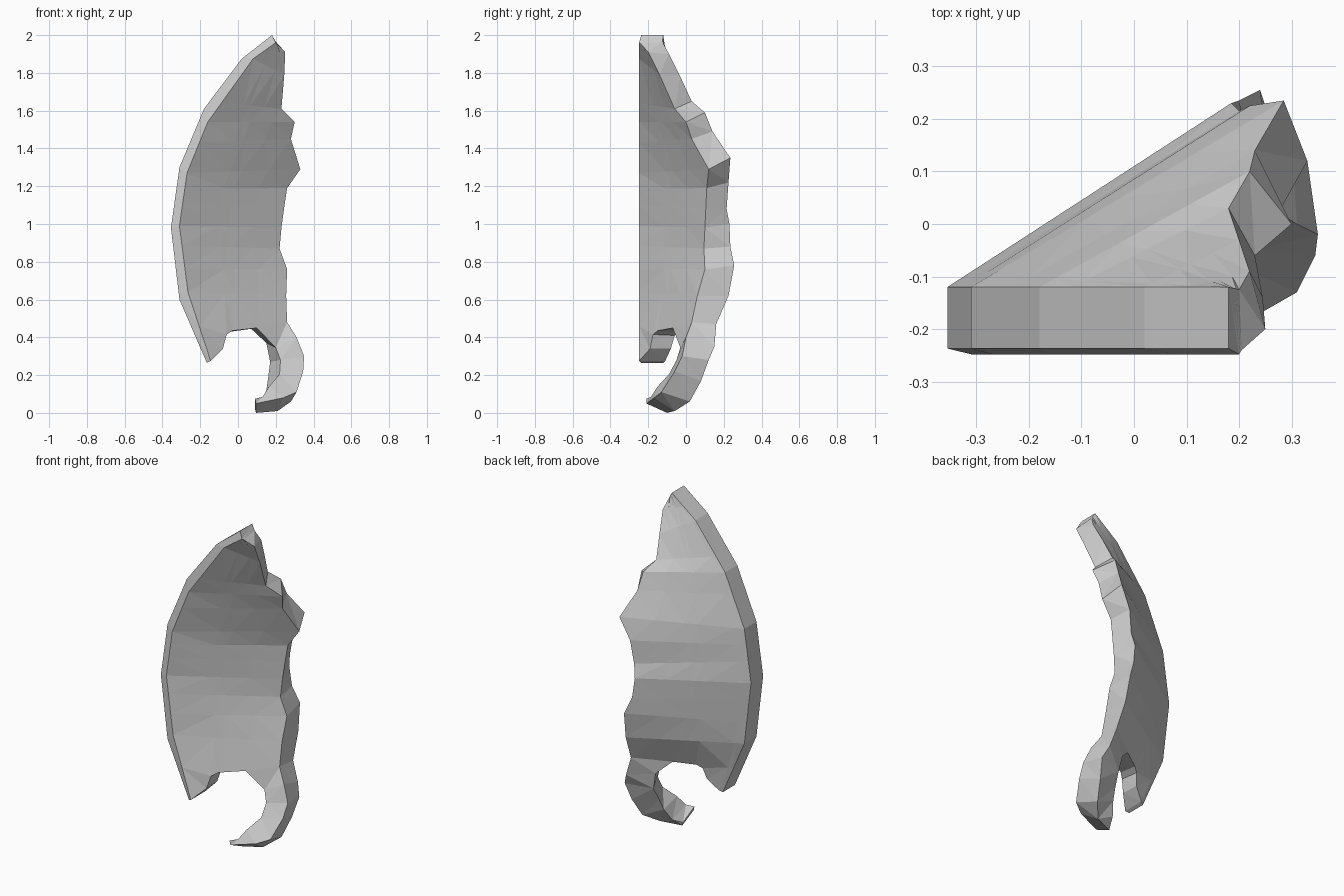
import bpy, bmesh
from mathutils import Vector as V

# Rim outlines in (x, z), tip to tab: outer silhouette and inner lip
rim_outer = [(.18, 2.0), (.02, 1.875), (-.18, 1.61), (-.31, 1.3), (-.355, .98), (-.31, .6), (-.165, .265)]
rim_inner = [(.20, 1.96), (.08, 1.875), (-.16, 1.54), (-.27, 1.27), (-.31, .99), (-.265, .64), (-.145, .275)]

# Broken edge: rim position, front corner, back corner
broken_edge = [
    (0.0, (.205, -.240, 1.955), (.20, -.125, 1.965)),
    (0.5, (.25, -.20, 1.91), (.22, -.09, 1.90)),
    (1.0, (.245, -.14, 1.79), (.20, -.03, 1.78)),
    (1.7, (.23, -.06, 1.61), (.18, .03, 1.65)),
    (2.0, (.30, .00, 1.54), (.22, .10, 1.59)),
    (2.4, (.28, .03, 1.45), (.23, .14, 1.49)),
    (3.0, (.33, .12, 1.29), (.285, .235, 1.35)),
    (3.3, (.26, .11, 1.19), (.22, .225, 1.22)),
    (3.6, (.245, .105, 1.09), (.20, .215, 1.08)),
    (4.0, (.23, .10, .98), (.185, .23, 1.0)),
    (4.3, (.22, .095, .87), (.20, .235, .88)),
    (4.65, (.26, .10, .76), (.24, .255, .78)),
    (5.0, (.255, .06, .62), (.25, .225, .62)),
]

# Hook under the notch: inner front, inner back, outer front, outer back
hook = [
    ((.20, -.03, .345), (.15, .08, .37), (.31, .00, .40), (.30, .15, .35)),
    ((.225, -.05, .28), (.17, .07, .27), (.35, -.02, .30), (.33, .12, .28)),
    ((.22, -.09, .205), (.16, .03, .19), (.345, -.06, .22), (.31, .08, .17)),
    ((.165, -.15, .14), (.15, .00, .12), (.31, -.13, .11), (.28, .02, .06)),
    ((.13, -.185, .085), (.12, -.04, .05), (.24, -.17, .08), (.21, -.06, .01)),
    ((.09, -.21, .075), (.09, -.10, .02), (.095, -.21, .05), (.095, -.10, .0)),
]


def along(line, t):
    i = min(int(t), len(line) - 2)
    p = V(line[i]).lerp(V(line[i + 1]), t - i)
    return p.x, p.y


def rim(t):
    """Front lip and back corners of the rim at position t."""
    (ox, oz), (ix, iz) = along(rim_outer, t), along(rim_inner, t)
    return V((ox, -.237, oz)), V((ox, -.12, oz)), V((ix, -.248, iz))


# Rows of (front, back) pairs running from the rim to the broken edge
rows = []
for t, f, b in broken_edge:
    of, ob, lip = rim(t)
    f, b = V(f), V(b)
    row = [(of, ob), (lip, ob.lerp(b, .08))]
    row += [(lip.lerp(f, u), ob.lerp(b, u)) for u in (.38, .48, .72)]
    rows.append(row + [(f, b)])

# Row holding the top of the notch
of, ob, lip = rim(5.5)
rows.append([(of, ob), (lip, ob + V((.03, .015, 0))),
             (V((-.06, -.175, .415)), V((-.07, -.06, .41))),
             (V((-.03, -.15, .435)), V((-.04, -.04, .43))),
             (V((.10, -.07, .45)), V((.07, .03, .445))),
             (V((.26, .03, .48)), V((.26, .16, .47)))])

# Tab at the rim's foot, then the hook
of, ob, lip = rim(6)
rows.append([(of, ob), (lip, ob + V((.02, .01, .01))),
             (V((-.08, -.19, .34)), V((-.085, -.08, .34))), None,
             (V(hook[0][0]), V(hook[0][1])), (V(hook[0][2]), V(hook[0][3]))])
for a, b, c, d in hook[1:]:
    rows.append([None] * 4 + [(V(a), V(b)), (V(c), V(d))])

# Front skin, back skin, then walls around every open border
bm = bmesh.new()
grid = [[p and (bm.verts.new(p[0]), bm.verts.new(p[1])) for p in r] for r in rows]
back_of = {p[0]: p[1] for r in grid for p in r if p}
for r0, r1 in zip(grid, grid[1:]):
    for j in range(5):
        cell = (r0[j], r1[j], r1[j + 1], r0[j + 1])
        if all(cell):
            bm.faces.new([p[0] for p in cell])
            bm.faces.new([p[1] for p in reversed(cell)])
for e in [e for e in bm.edges if e.is_boundary and e.verts[0] in back_of]:
    a, b = e.verts
    bm.faces.new((b, a, back_of[a], back_of[b]))
bmesh.ops.triangulate(bm, faces=[f for f in bm.faces if len(f.verts) > 3])
bmesh.ops.recalc_face_normals(bm, faces=bm.faces)

mesh = bpy.data.meshes.new("broken_shell")
bm.to_mesh(mesh)
bm.free()
bpy.context.collection.objects.link(bpy.data.objects.new("broken_shell", mesh))
